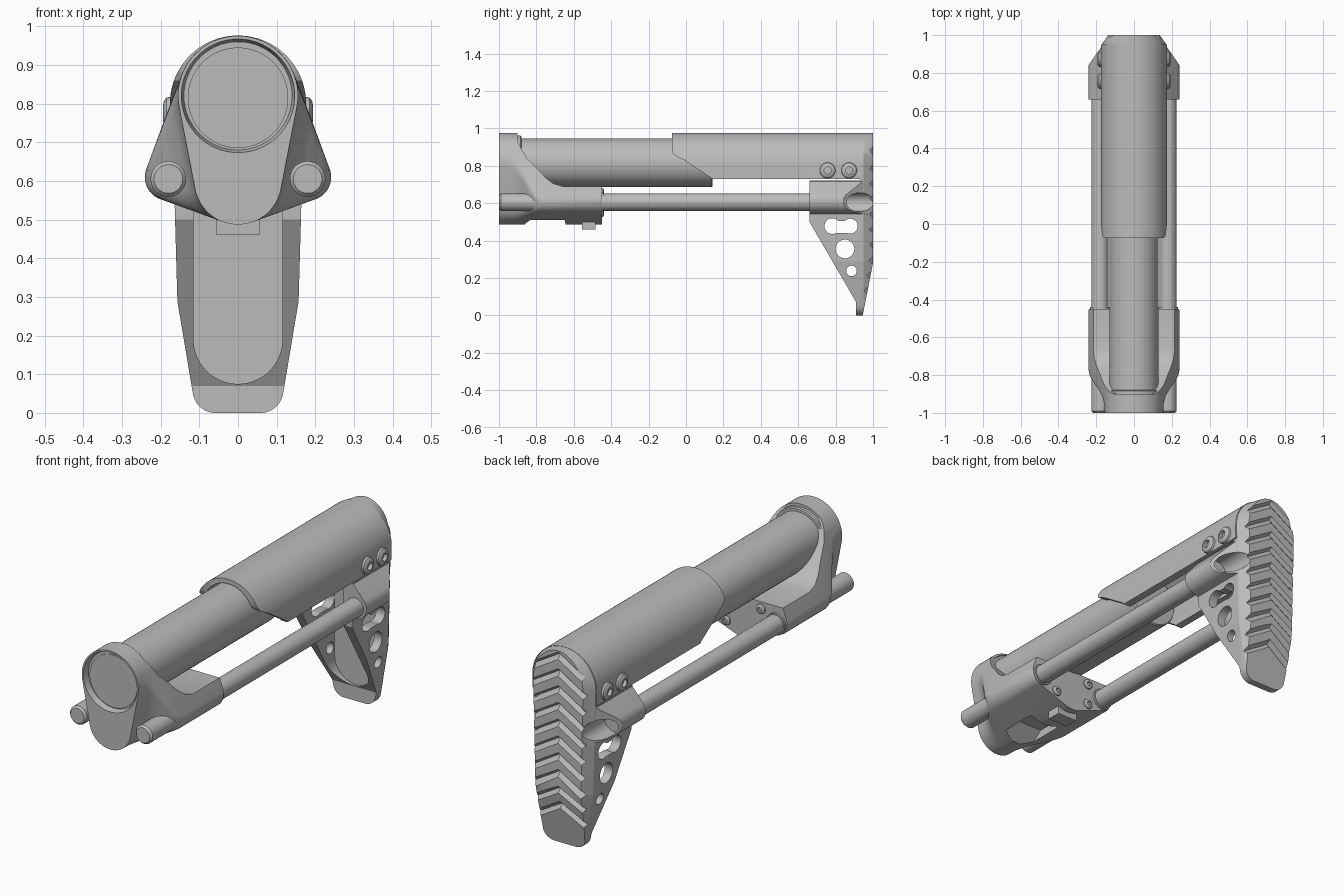
import bpy, bmesh, math
from mathutils import Vector

if "Cube" in bpy.data.objects:
    bpy.data.objects.remove(bpy.data.objects["Cube"])

grey = bpy.data.materials.new("mid_grey")
grey.diffuse_color = (0.5, 0.5, 0.5, 1)
grey.use_nodes = True
grey.node_tree.nodes["Principled BSDF"].inputs["Base Color"].default_value = grey.diffuse_color


def mesh_object(name, bm):
    bmesh.ops.remove_doubles(bm, verts=bm.verts, dist=1e-6)
    bmesh.ops.recalc_face_normals(bm, faces=bm.faces)
    me = bpy.data.meshes.new(name)
    bm.to_mesh(me)
    bm.free()
    ob = bpy.data.objects.new(name, me)
    bpy.context.collection.objects.link(ob)
    me.materials.append(grey)
    return ob


def add_loft(bm, rings):
    rows = [[bm.verts.new(p) for p in r] for r in rings]
    n = len(rows[0])
    for a, b in zip(rows, rows[1:]):
        for i in range(n):
            j = (i + 1) % n
            bm.faces.new((a[i], a[j], b[j], b[i]))
    bm.faces.new(rows[0])
    bm.faces.new(rows[-1])


def loft(name, rings):
    bm = bmesh.new()
    add_loft(bm, rings)
    return mesh_object(name, bm)


def hull(circles, y, n=96, sx=1):
    """Outline around a set of (x, z, r) circles, one point per normal direction."""
    pts = []
    for k in range(n):
        a = 2 * math.pi * (k + 0.5) / n
        u, w = math.cos(a), math.sin(a)
        x, z, r = max(circles, key=lambda c: c[0] * u + c[1] * w + c[2])
        pts.append(Vector(((x + r * u) * sx, y, z + r * w)))
    return pts


def side_prism(name, yz, x0=-0.4, x1=0.4):
    return loft(name, [[(x, y, z) for y, z in yz] for x in (x0, x1)])


def box(name, x0, x1, y0, y1, z0, z1):
    return side_prism(name, [(y0, z0), (y1, z0), (y1, z1), (y0, z1)], x0, x1)


def cyl_y(name, x, z, stations):
    """Round bar along y from (y, radius) stations."""
    return loft(name, [hull([(x, z, r)], y, 48) for y, r in stations])


def cyl_x(name, y, z, r):
    return side_prism(name, [(y + r * math.cos(k * math.pi / 20), z + r * math.sin(k * math.pi / 20))
                             for k in range(40)])


def cut(ob, *cutters, keep=False):
    for c in cutters:
        m = ob.modifiers.new("cut", 'BOOLEAN')
        m.operation = 'DIFFERENCE'
        m.solver = 'EXACT'
        m.object = c
        bpy.context.view_layer.objects.active = ob
        bpy.ops.object.modifier_apply(modifier=m.name)
        if not keep:
            bpy.data.objects.remove(c)


def screw(name, pos, axis, r):
    """Domed screw head with a hex socket."""
    prof = [(0.45, 0.0), (0.45, 0.45), (0.75, 0.4), (0.95, 0.25), (1, 0.1), (1, -0.3)]
    ob = loft(name, [[(p * r * math.cos(k * math.pi / 12), p * r * math.sin(k * math.pi / 12), h * r)
                      for k in range(24)] for p, h in prof])
    ob.rotation_euler = Vector(axis).to_track_quat('Z', 'Y').to_euler()
    ob.location = pos


# Receiver tube with its flange
cyl_y("tube", 0, 0.815, [(-0.975, 0.13), (0.135, 0.13), (0.142, 0.125)])
cyl_y("tube_flange", 0, 0.815, [(-0.92, 0.147), (-0.885, 0.147), (-0.88, 0.142)])

# Front housing: teardrop collar flaring into two rod lobes
rings = []
for y, t in ((-1, 0), (-0.95, 0.03), (-0.91, 0.15), (-0.87, 0.42), (-0.83, 0.75),
             (-0.80, 0.93), (-0.77, 1), (-0.46, 1), (-0.45, 0.96)):
    tear = hull([(0, 0.82, 0.155), (0, 0.6, 0.113)], y)
    wide = hull([(0, 0.82, 0.157), (0.18, 0.61, 0.061), (-0.18, 0.61, 0.061), (0, 0.6, 0.113)], y)
    rings.append([p.lerp(q, t) for p, q in zip(tear, wide)])
housing = loft("front_housing", rings)
cut(housing,
    side_prism("shoulder_cut", [(-0.9, 1.1), (-0.9, 0.93), (-0.88, 0.89), (-0.85, 0.84), (-0.8, 0.79),
                                (-0.75, 0.735), (-0.71, 0.705), (-0.66, 0.69), (-0.3, 0.69), (-0.3, 1.1)]),
    cyl_y("collar_recess", 0, 0.82, [(-1.05, 0.147), (-1, 0.147), (-0.97, 0.14)]),
    side_prism("belly_pocket", [(-0.86, 0.4), (-0.86, 0.49), (-0.78, 0.55), (-0.66, 0.55), (-0.62, 0.4)],
               -0.085, 0.085))
latch = box("latch_tab", -0.055, 0.055, -0.555, -0.485, 0.46, 0.52)

# Paired rods, collars and screws
for s, side in ((1, "right"), (-1, "left")):
    cyl_y("rod_" + side, s * 0.18, 0.605, [(-1, 0.037), (-0.99, 0.046), (0.8, 0.046)])
    cyl_y("rod_collar_" + side, s * 0.18, 0.605, [(-0.47, 0.052), (-0.44, 0.052)])
    for z in (0.55, 0.655):
        screw("housing_screw_" + side, (s * 0.095, -0.45, z), (0, 1, 0), 0.025)
    for y in (0.757, 0.872):
        screw("cover_screw_" + side, (s * 0.175, y, 0.775), (s, 0, 0), 0.042)

# Cheek cover: arched channel with a swept front edge
arch = [(math.cos(k * math.pi / 40), math.sin(k * math.pi / 40)) for k in range(41)]
sec = [(0.176, 0.73)] + [(0.176 * c, 0.80 + 0.176 * w) for c, w in arch] + [(-0.176, 0.73), (-0.138, 0.73)]
sec += [(-0.138 * c, 0.815 + 0.138 * w) for c, w in arch] + [(0.138, 0.73)]
cover = loft("cheek_cover", [[(x, y, z) for x, z in sec] for y in (-0.075, 0.95)])
cut(cover, side_prism("cover_sweep", [(-0.2, 0.88), (-0.075, 0.88), (-0.065, 0.86), (-0.04, 0.845), (-0.01, 0.83),
                                      (0.135, 0.735), (0.142, 0.6), (-0.2, 0.6)]))

# Butt stock: pad wall plus two perforated side webs
outline = [(0, 0.80, 0.175), (-0.06, 0.06, 0.06), (0.06, 0.06, 0.06),
           (-0.15, 0.29, 0.01), (0.15, 0.29, 0.01)]
butt = loft("butt_stock", [hull(outline, y, sx=s) for y, s in
                           ((0.64, 0.98), (0.95, 0.98), (0.99, 0.82), (1.0, 0.78))])
cut(butt,
    side_prism("lower_front_cut", [(0.5, -0.1), (0.91, -0.1), (0.91, 0.07), (0.66, 0.5), (0.66, 1.1), (0.5, 1.1)]),
    box("cover_space", -0.4, 0.4, 0.5, 0.93, 0.72, 1.1),
    loft("channel", [hull([(0, 0.19, 0.115), (0.115, 0.9, 0), (-0.115, 0.9, 0)], y) for y in (0.5, 0.92)]),
    side_prism("heel_slope", [(1, 0.28), (1.1, 0.28), (1.1, -0.1), (0.925, -0.1)]),
    cyl_x("slot_front", 0.782, 0.477, 0.042), cyl_x("slot_rear", 0.878, 0.477, 0.04),
    box("slot_middle", -0.4, 0.4, 0.782, 0.878, 0.44, 0.505),
    cyl_x("big_hole", 0.85, 0.355, 0.05), cyl_x("small_hole", 0.885, 0.238, 0.028))

# Chevron grooves on the rear pad
bm = bmesh.new()
for i in range(11):
    z0 = 0.2 + i * 0.083
    stations = []
    for x in (-0.2, 0, 0.2):
        z = z0 - abs(x) * 0.6
        y = min(1, 0.945 + z * 0.196)
        stations.append([(x, y + 0.03, z + 0.045), (x, y + 0.03, z - 0.055), (x, y - 0.018, z + 0.01)])
    add_loft(bm, stations)
cut(butt, mesh_object("chevrons", bm))

# Rod sockets, bevelled toward the pad and bored through
for s, side in ((1, "right"), (-1, "left")):
    ring = [(s * 0.18, 0.61, 0.061), (s * 0.125, 0.713, 0.005), (s * 0.165, 0.713, 0.005), (s * 0.125, 0.535, 0.005)]
    socket = loft("rod_socket_" + side, [hull(ring, 0.66), hull(ring, 0.985)])
    bevel = loft("bevel_cut", [[(s * x, y, z) for x, y in ((0.245, 0.835), (0.11, 1.03), (0.4, 1.03), (0.4, 0.835))]
                               for z in (0.4, 0.8)])
    bore = cyl_y("bore_cut", s * 0.18, 0.605, [(0.82, 0.05), (1.1, 0.05)])
    inner = box("inner_cut", -0.115, 0.115, 0.6, 0.925, 0.3, 0.9)
    cut(socket, bevel, inner)
    cut(socket, bore, keep=True)
    cut(butt, bore)

# Smooth shading with crisp edges
for ob in bpy.context.scene.objects:
    bpy.ops.object.select_all(action='DESELECT')
    ob.select_set(True)
    bpy.context.view_layer.objects.active = ob
    bpy.ops.object.shade_smooth_by_angle(angle=math.radians(30))
